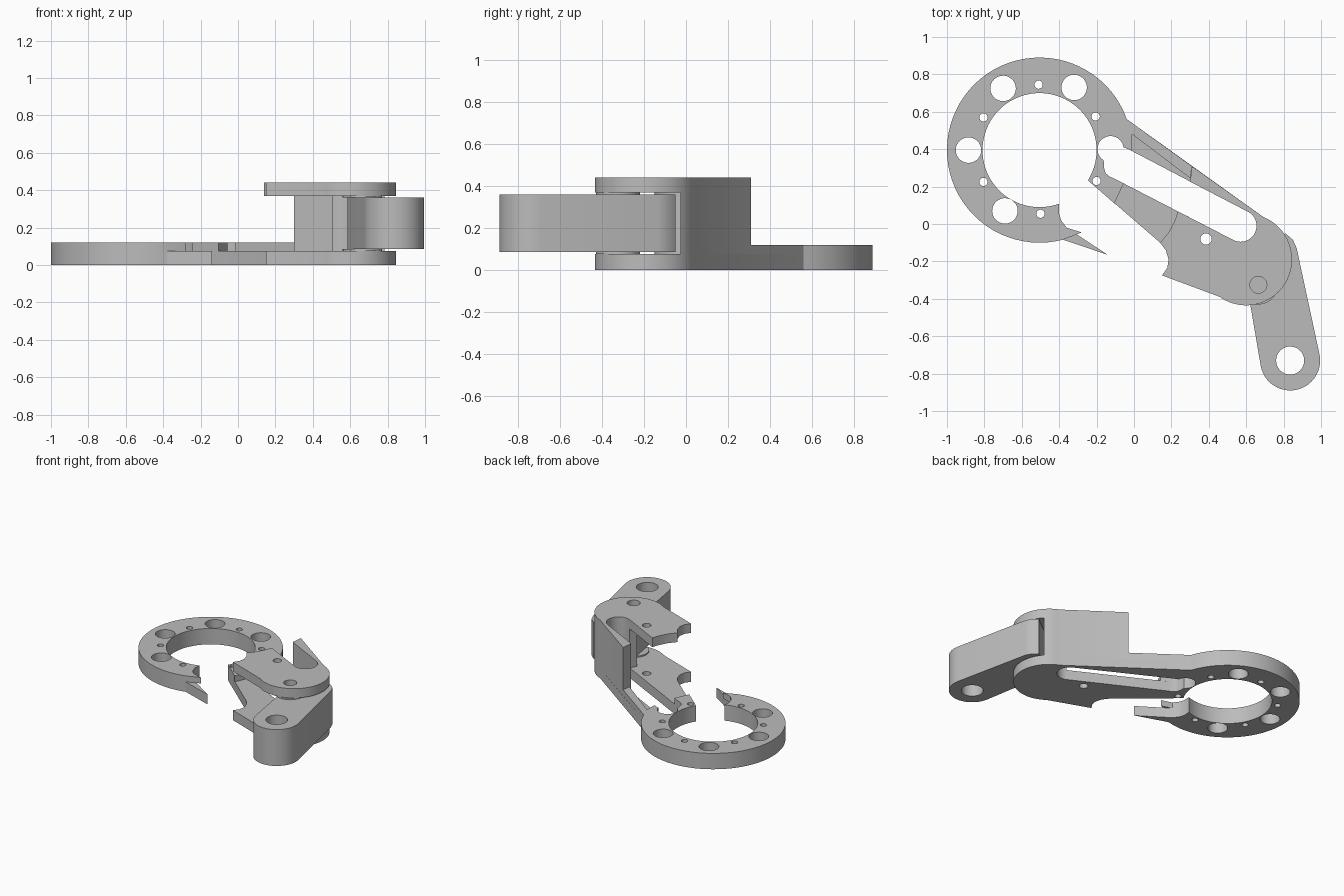
import bpy, bmesh
from math import cos, sin, radians

cube = bpy.data.objects.get("Cube")
if cube:
    bpy.data.objects.remove(cube, do_unlink=True)

grey = bpy.data.materials.new("grey_metal")
grey.use_nodes = True
grey.diffuse_color = (0.5, 0.5, 0.5, 1)
grey.node_tree.nodes["Principled BSDF"].inputs["Base Color"].default_value = (0.5, 0.5, 0.5, 1)


def arc(centre, r, a0, a1):
    """Points along an arc, angles in degrees."""
    n = max(4, int(abs(a1 - a0) / 5))
    angles = [radians(a0 + (a1 - a0) * i / n) for i in range(n + 1)]
    return [(centre[0] + r * cos(a), centre[1] + r * sin(a)) for a in angles]


def hole(centre, r):
    return arc(centre, r, 0, 360)[:-1]


def slab(name, z0, z1, outline, holes=()):
    """Filled profile with holes, extruded from z0 to z1."""
    curve = bpy.data.curves.new(name, "CURVE")
    curve.dimensions = "2D"
    curve.fill_mode = "BOTH"
    curve.extrude = (z1 - z0) / 2
    for loop in [outline, *holes]:
        spline = curve.splines.new("POLY")
        spline.points.add(len(loop) - 1)
        for point, (x, y) in zip(spline.points, loop):
            point.co = (x, y, (z0 + z1) / 2 * 0, 1)
        spline.use_cyclic_u = True
    obj = bpy.data.objects.new(name, curve)
    bpy.context.collection.objects.link(obj)
    bpy.ops.object.select_all(action="DESELECT")
    obj.select_set(True)
    bpy.context.view_layer.objects.active = obj
    bpy.ops.object.convert(target="MESH")
    obj = bpy.context.view_layer.objects.active
    bm = bmesh.new()
    bm.from_mesh(obj.data)
    bmesh.ops.translate(bm, verts=bm.verts, vec=(0, 0, (z0 + z1) / 2))
    bmesh.ops.remove_doubles(bm, verts=bm.verts, dist=0.0005)
    bmesh.ops.recalc_face_normals(bm, faces=bm.faces)
    bm.to_mesh(obj.data)
    bm.free()
    obj.data.materials.clear()
    obj.data.materials.append(grey)
    bpy.ops.object.shade_smooth_by_angle(angle=radians(30))
    return obj


# Levels
PLATE, RIM, ROOF, TOP = 0.075, 0.12, 0.37, 0.44

# Shared profile pieces
ring, heel, slot_end, pivot = (-0.505, 0.395), (0.6, -0.19), (0.57, -0.01), (0.665, -0.325)
ring_outer = arc(ring, 0.495, 19.5, 284.7)
ring_tip = [(-0.36, -0.02), (-0.39, 0.02), (-0.402, 0.06)]
ring_inner = arc(ring, 0.305, 290.2, -32)
notch = [(0.14, -0.10), (0.17, -0.14), (0.185, -0.19), (0.178, -0.235), (0.15, -0.275)]
heel_edge = [(0.46, -0.39)] + arc(heel, 0.245, -122, 68)
slot_head = arc((-0.125, 0.40), 0.07, 8, 238) + [
    (-0.16, 0.30), (-0.152, 0.272), (-0.135, 0.256), (-0.10, 0.24)]
slot_round = arc(slot_end, 0.085, -117, 62)
wall_start = [(0.31, 0.309), (0.30, 0.226)]

# Screw holes around the ring
big_holes = [hole(c, 0.068) for c in
             [(-0.70, 0.725), (-0.32, 0.73), (-0.885, 0.395), (-0.69, 0.07)]]
small_holes = [hole(c, 0.022) for c in
               [(-0.51, 0.745), (-0.805, 0.57), (-0.805, 0.225),
                (-0.205, 0.575), (-0.20, 0.23), (-0.50, 0.055)]]
plate_hole = hole((0.385, -0.08), 0.03)
pivot_hole = hole(pivot, 0.045)

# Base plate: open ring, spike, slotted arm and heel
slab("base_plate", 0, PLATE,
     ring_outer + [(-0.14, -0.165)] + ring_tip + ring_inner + notch + heel_edge,
     big_holes + small_holes + [plate_hole, slot_head + slot_round + [(-0.03, 0.40)]])

# Raised ring with the jaw and the tapering strip along the arm
slab("raised_ring", PLATE, RIM,
     ring_outer + [(-0.28, -0.045)] + ring_tip + ring_inner
     + [(-0.105, 0.11), (-0.055, 0.217)] + slot_head[::-1]
     + [(-0.03, 0.40), (-0.01, 0.39), (-0.01, 0.48), (0.30, 0.245), (0.31, 0.309)],
     big_holes + small_holes)

# Wall joining the two plates, wrapped around the slot end
slab("side_wall", PLATE, ROOF,
     wall_start + slot_round[::-1] + arc(slot_end, 0.14, -117, 0)
     + arc(heel, 0.245, 42, 68))

# Upper plate
slab("top_plate", ROOF, TOP,
     wall_start + slot_round[::-1]
     + [(0.235, 0.067), (0.217, 0.015), (0.185, -0.045)] + notch + heel_edge,
     [plate_hole, pivot_hole])

# Swinging lever between the plates
slab("lever", 0.085, 0.36,
     arc((0.835, -0.73), 0.16, -170, 12)
     + [(0.87, -0.13), (0.85, -0.085), (0.81, -0.05), (0.72, -0.12),
        (0.62, -0.18), (0.585, -0.215)],
     [hole((0.835, -0.73), 0.075), pivot_hole])

# Spacers on the pivot
for name, z0, z1 in [("lower_spacer", PLATE, 0.085), ("upper_spacer", 0.36, ROOF)]:
    slab(name, z0, z1, hole(pivot, 0.105), [pivot_hole])
